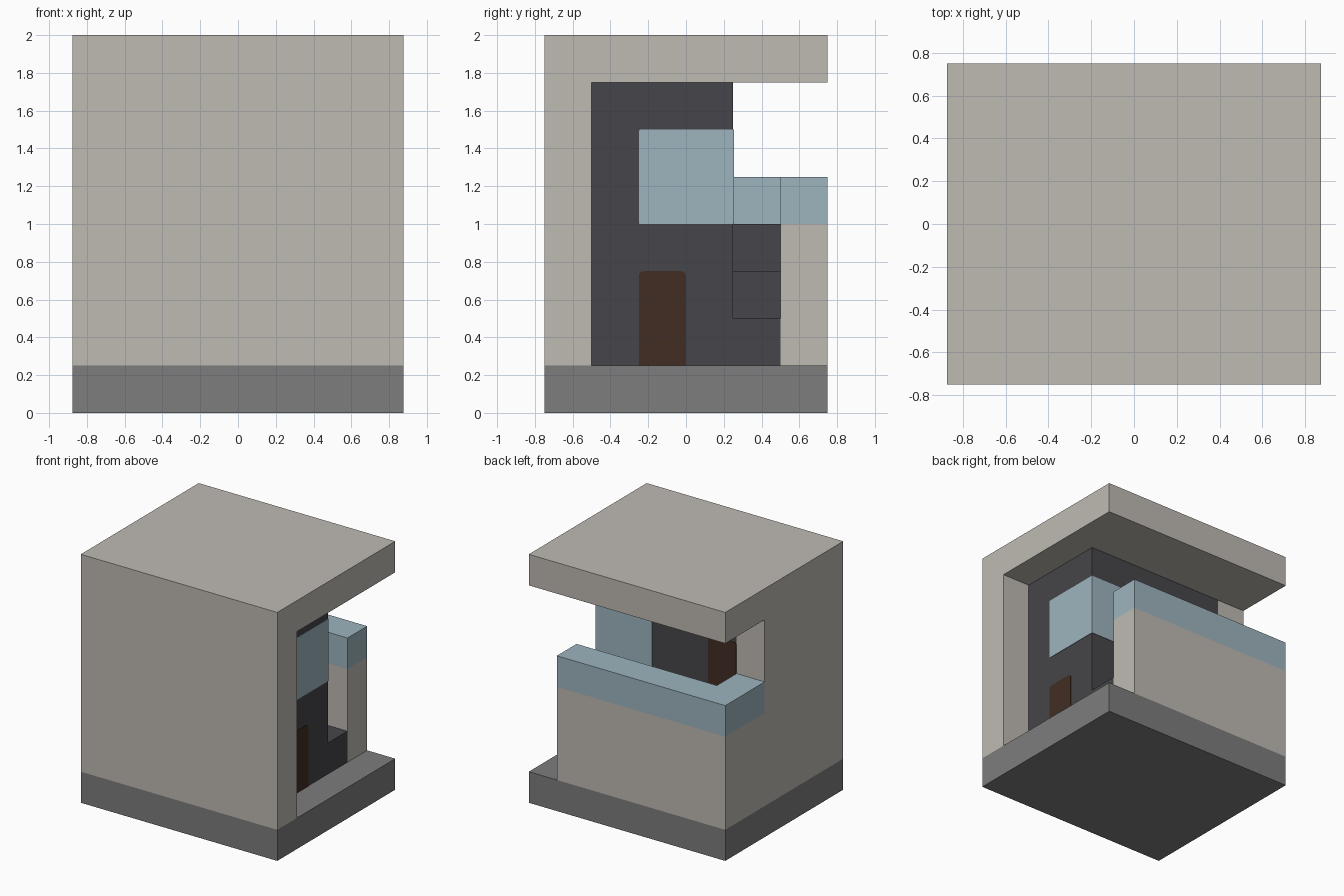
import bpy
import bmesh
from mathutils import Vector

cube = bpy.data.objects.get("Cube")
if cube:
    bpy.data.objects.remove(cube, do_unlink=True)

U = 0.25           # building module
X, Y = 0.875, 0.75  # half width and half depth
SKIN = 0.004       # thickness of doors and panes


def material(name, rgb):
    mat = bpy.data.materials.new(name)
    mat.use_nodes = True
    mat.diffuse_color = (*rgb, 1)
    bsdf = next(n for n in mat.node_tree.nodes if n.type == "BSDF_PRINCIPLED")
    bsdf.inputs["Base Color"].default_value = (*rgb, 1)
    bsdf.inputs["Roughness"].default_value = 0.9
    return mat


plaster = material("warm plaster", (0.52, 0.49, 0.45))
charcoal = material("charcoal", (0.061, 0.06, 0.067))
concrete = material("concrete grey", (0.205, 0.205, 0.205))
glass = material("pale blue glass", (0.337, 0.46, 0.515))
wood = material("dark wood", (0.054, 0.027, 0.017))


def finish(name, bm, mat):
    bmesh.ops.recalc_face_normals(bm, faces=bm.faces)
    mesh = bpy.data.meshes.new(name)
    bm.to_mesh(mesh)
    bm.free()
    mesh.materials.append(mat)
    obj = bpy.data.objects.new(name, mesh)
    bpy.context.collection.objects.link(obj)
    return obj


def prism(name, outline, push, mat):
    """Extrude a flat outline of 3D points along a vector."""
    bm = bmesh.new()
    face = bm.faces.new([bm.verts.new(p) for p in outline])
    top = bmesh.ops.extrude_face_region(bm, geom=[face])["geom"]
    verts = [v for v in top if isinstance(v, bmesh.types.BMVert)]
    bmesh.ops.translate(bm, verts=verts, vec=push)
    return finish(name, bm, mat)


def slab(name, plan, z0, z1, mat):
    return prism(name, [(x, y, z0) for x, y in plan], Vector((0, 0, z1 - z0)), mat)


def rect(x0, x1, y0, y1):
    return [(x0, y0), (x1, y0), (x1, y1), (x0, y1)]


def panel(name, axis, lo, hi, mat, radius, rounded):
    """Thin plate whose edges along the axis are rounded where the rule says."""
    lo, hi = Vector(lo), Vector(hi)
    bm = bmesh.new()
    bmesh.ops.create_cube(bm, size=1)
    for v in bm.verts:
        v.co = Vector([lo[i] if v.co[i] < 0 else hi[i] for i in range(3)])
    edges = []
    for e in bm.edges:
        a, b = (v.co for v in e.verts)
        if abs(a[axis] - b[axis]) > SKIN / 2 and rounded((a + b) / 2):
            edges.append(e)
    bmesh.ops.bevel(bm, geom=edges, offset=radius, segments=3,
                    profile=0.5, affect="EDGES")
    return finish(name, bm, mat)


# Base and roof
slab("base", rect(-X, X, -Y, Y), 0, U, concrete)
slab("roof", rect(-X, X, -Y, Y), 7 * U, 8 * U, plaster)

# Tall shell: front wall with a return along the right side
shell_plan = [(-X, -Y), (X, -Y), (X, -Y + U), (-X + U, -Y + U), (-X + U, U), (-X, U)]
slab("shell_wall", shell_plan, U, 7 * U, plaster)

# Low wall around the stair, capped with a blue parapet
low_plan = [(-X, U), (-X + U, U), (-X + U, 2 * U), (X - U, 2 * U), (X - U, Y), (-X, Y)]
slab("stair_wall", low_plan, U, 4 * U, plaster)
slab("parapet", low_plan, 4 * U, 5 * U, glass)

# Inner room
R = X - U
slab("room", rect(-R, R, -2 * U, U), U, 7 * U, charcoal)

# Outside stair rising to the upper door
stair = [(R, U), (R, 2 * U), (R - U, 2 * U), (R - U, 3 * U),
         (R - 2 * U, 3 * U), (R - 2 * U, 4 * U), (-R, 4 * U), (-R, U)]
prism("stair", [(x, U, z) for x, z in stair], Vector((0, U, 0)), charcoal)

# Doors with rounded tops
panel("ground_door", 0, (R, -U, U), (R + SKIN, 0, 3 * U), wood, 0.025,
      lambda p: p.z > 2 * U)
panel("upper_door", 1, (-R, U, 4 * U), (U - R, U + SKIN, 6 * U), wood, 0.025,
      lambda p: p.z > 5 * U)

# Corner window wrapping two faces of the room
panel("window_side", 0, (R, -U, 4 * U), (R + SKIN, U + SKIN, 6 * U), glass, 0.01,
      lambda p: p.y < 0)
panel("window_back", 1, (R - 2 * U, U, 4 * U), (R, U + SKIN, 6 * U), glass, 0.01,
      lambda p: p.x < R - U)
